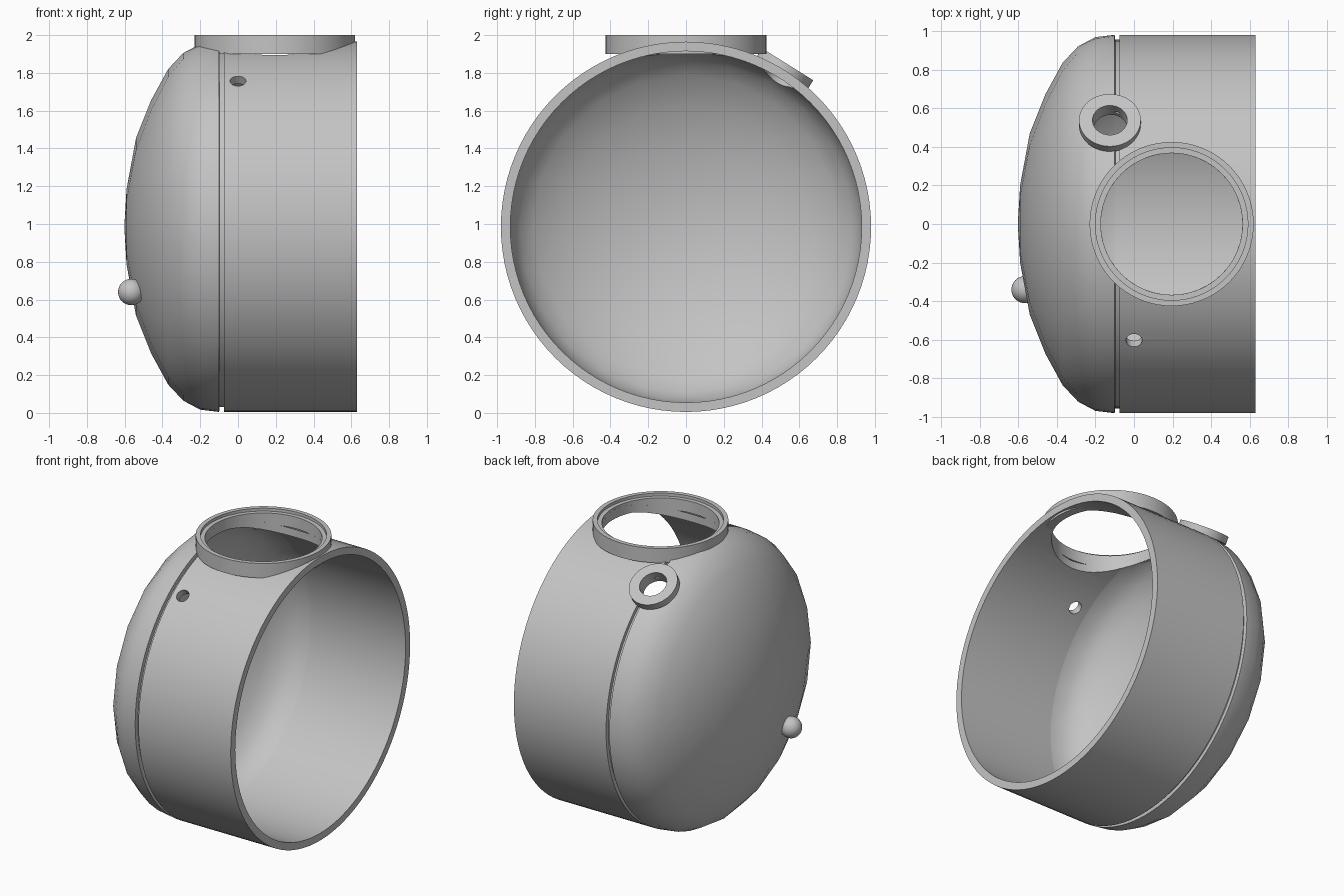
import bpy, bmesh, math
from mathutils import Vector, Matrix

cube = bpy.data.objects.get("Cube")
if cube:
    bpy.data.objects.remove(cube, do_unlink=True)

CZ = 0.985           # height of the drum axis
R = 0.98             # drum outer radius
WALL = 0.05
NECK = Vector((0.195, 0, 0))

grey = bpy.data.materials.new("plain grey")
grey.use_nodes = True
grey.diffuse_color = (0.55, 0.55, 0.55, 1)
grey.node_tree.nodes["Principled BSDF"].inputs["Base Color"].default_value = (0.55, 0.55, 0.55, 1)


def finish(name, bm, matrix=None):
    """Turn a bmesh into a named object."""
    if matrix:
        bm.transform(matrix)
    mesh = bpy.data.meshes.new(name)
    bm.to_mesh(mesh)
    bm.free()
    ob = bpy.data.objects.new(name, mesh)
    bpy.context.collection.objects.link(ob)
    mesh.materials.append(grey)
    return ob


def activate(ob):
    bpy.ops.object.select_all(action='DESELECT')
    ob.select_set(True)
    bpy.context.view_layer.objects.active = ob


def smooth(ob, degrees=30):
    activate(ob)
    bpy.ops.object.shade_smooth_by_angle(angle=math.radians(degrees))


def lathe(name, profile, matrix, sides):
    """Spin a closed (radius, height) profile about local z."""
    bm = bmesh.new()
    rings = []
    for i in range(sides):
        a = math.tau * i / sides
        rings.append([bm.verts.new((r * math.cos(a), r * math.sin(a), h)) for r, h in profile])
    n = len(profile)
    for i in range(sides):
        p, q = rings[i], rings[(i + 1) % sides]
        for j in range(n):
            k = (j + 1) % n
            bm.faces.new((p[j], q[j], q[k], p[k]))
    bmesh.ops.recalc_face_normals(bm, faces=bm.faces)
    return finish(name, bm, matrix)


def rod(name, radius, depth, matrix):
    bm = bmesh.new()
    bmesh.ops.create_cone(bm, cap_ends=True, segments=48, radius1=radius, radius2=radius, depth=depth)
    return finish(name, bm, matrix)


def radial(x, tilt, distance):
    """Frame on the drum, z pointing outward, tilted from vertical towards +y."""
    return (Matrix.Translation((x, 0, CZ)) @ Matrix.Rotation(-tilt, 4, 'X')
            @ Matrix.Translation((0, 0, distance)))


along_x = Matrix.Translation((0, 0, CZ)) @ Matrix.Rotation(math.pi / 2, 4, 'Y')

# Open drum with a shallow groove at the dome joint
drum = lathe("drum_shell", [
    (R, 0.63), (R, -0.075), (0.955, -0.075), (0.955, -0.1),
    (R - WALL, -0.1), (R - WALL, 0.63)], along_x, 96)

# Faceted dome: hull of ever coarser rings, then given a wall
bm = bmesh.new()
dome_rings = [(R, -0.1, 96), (0.968, -0.2, 48), (0.92, -0.29, 24), (0.835, -0.37, 20),
              (0.67, -0.46, 16), (0.47, -0.54, 12), (0.2, -0.59, 8), (0, -0.602, 1)]
for r, x, sides in dome_rings:
    for i in range(sides):
        a = math.tau * i / sides
        bm.verts.new((x, r * math.cos(a), CZ + r * math.sin(a)))
bmesh.ops.convex_hull(bm, input=bm.verts)
cap = [f for f in bm.faces if all(v.co.x > -0.11 for v in f.verts)]
bmesh.ops.delete(bm, geom=cap, context='FACES')
bmesh.ops.recalc_face_normals(bm, faces=bm.faces)
if sum(f.normal.x * f.calc_area() for f in bm.faces) > 0:
    bmesh.ops.reverse_faces(bm, faces=bm.faces)
dome = finish("dome_end", bm)
activate(dome)
wall = dome.modifiers.new("wall", 'SOLIDIFY')
wall.thickness = WALL
wall.offset = -1
bpy.ops.object.modifier_apply(modifier=wall.name)

# Openings: top neck, tilted side port and a small front hole
PORT = radial(-0.125, math.radians(32), 0.965)
cutters = [
    rod("neck_cutter", 0.367, 0.8, Matrix.Translation(NECK + Vector((0, 0, 1.95)))),
    rod("port_cutter", 0.09, 0.5, PORT),
    rod("vent_cutter", 0.042, 0.4, radial(0, math.radians(-38), 0.96)),
]
for ob in (drum, dome):
    activate(ob)
    for cutter in cutters:
        cutter.hide_render = True
        cut = ob.modifiers.new("opening", 'BOOLEAN')
        cut.operation = 'DIFFERENCE'
        cut.solver = 'EXACT'
        cut.object = cutter
        bpy.ops.object.modifier_apply(modifier=cut.name)
for cutter in cutters:
    bpy.data.objects.remove(cutter, do_unlink=True)

# Neck collar with a stepped seat inside its rim
collar = lathe("neck_collar", [
    (0.425, 1.9), (0.425, 2.0), (0.395, 2.0), (0.395, 1.98), (0.367, 1.98), (0.367, 1.9)],
    Matrix.Translation(NECK), 72)

# Tilted port ring
port = lathe("port_ring", [(0.16, 0), (0.16, 0.05), (0.09, 0.05), (0.09, 0)], PORT, 48)

# Small knob on the dome
bm = bmesh.new()
bmesh.ops.create_uvsphere(bm, u_segments=32, v_segments=16, radius=0.07)
knob = finish("dome_knob", bm, Matrix.Translation((-0.565, -0.34, 0.64)))

for ob in (drum, dome, collar, port, knob):
    smooth(ob)
